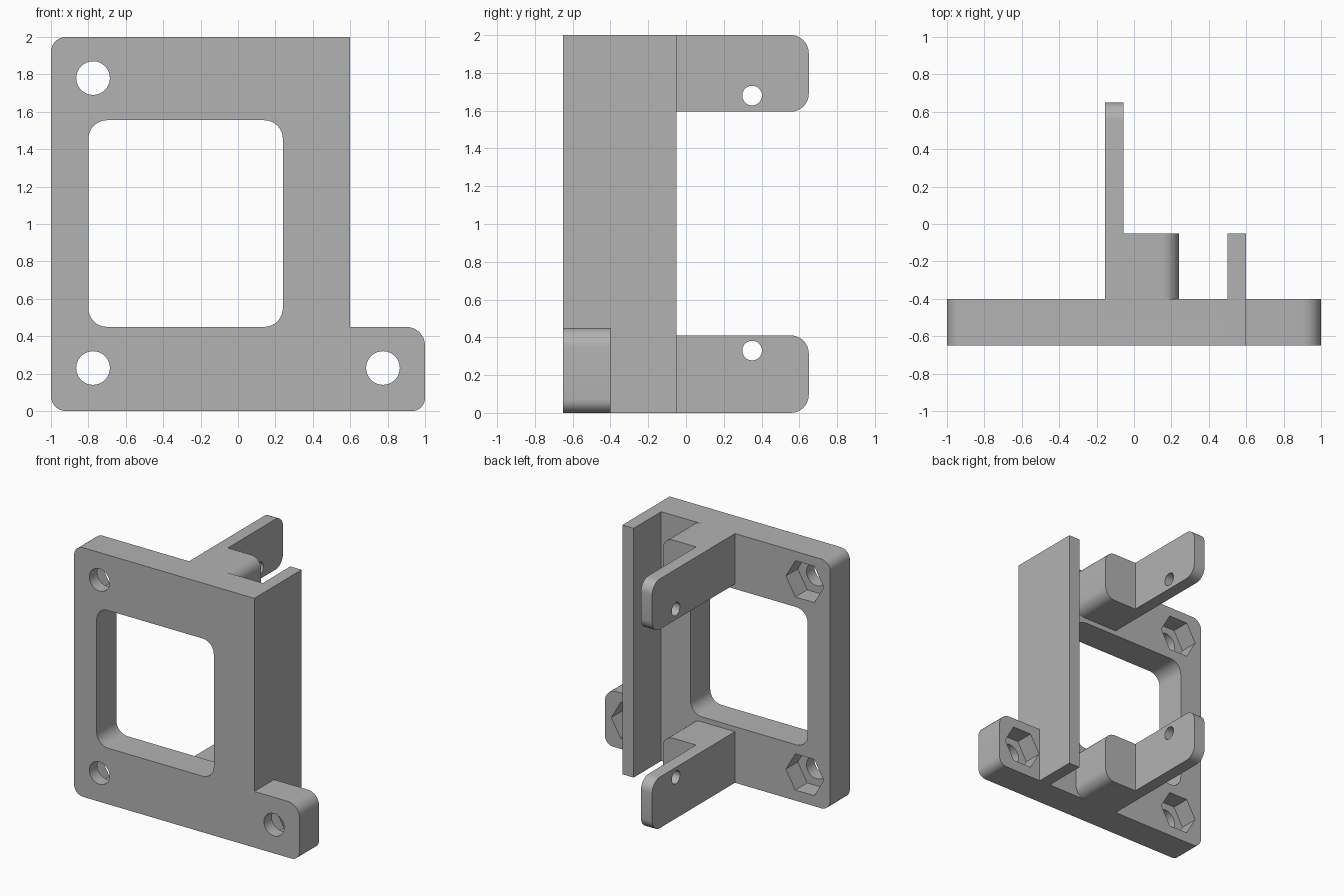
import bpy, bmesh, math
from mathutils import Vector

if "Cube" in bpy.data.objects:
    bpy.data.objects.remove(bpy.data.objects["Cube"], do_unlink=True)

grey = bpy.data.materials.new("plain grey")
grey.use_nodes = True
grey.diffuse_color = (0.45, 0.45, 0.45, 1)
grey.node_tree.nodes["Principled BSDF"].inputs["Base Color"].default_value = grey.diffuse_color


def rounded(corners, steps=8):
    """Outline from (u, v, radius) corners, each with a tangent arc."""
    outline = []
    for i, (u, v, r) in enumerate(corners):
        p = Vector((u, v))
        if r == 0:
            outline.append(p)
            continue
        a = (Vector(corners[i - 1][:2]) - p).normalized()
        b = (Vector(corners[(i + 1) % len(corners)][:2]) - p).normalized()
        centre = p + (a + b) * r
        for k in range(steps + 1):
            t = k / steps * math.pi / 2
            outline.append(centre - b * r * math.cos(t) - a * r * math.sin(t))
    return outline


def rect(u0, u1, v0, v1, r=(0, 0, 0, 0)):
    return rounded(list(zip((u0, u1, u1, u0), (v0, v0, v1, v1), r)))


def ngon(u, v, radius, sides):
    return [Vector((u + radius * math.cos(math.tau * k / sides),
                    v + radius * math.sin(math.tau * k / sides))) for k in range(sides)]


def prism(name, outline, start, end, axis="y"):
    """Extrude an xz outline along y, or a yz outline along x."""
    bm = bmesh.new()
    place = (lambda p: (p.x, start, p.y)) if axis == "y" else (lambda p: (start, p.x, p.y))
    step = (0, end - start, 0) if axis == "y" else (end - start, 0, 0)
    face = bm.faces.new([bm.verts.new(place(p)) for p in outline])
    top = bmesh.ops.extrude_face_region(bm, geom=[face])["geom"]
    bmesh.ops.translate(bm, vec=step, verts=[g for g in top if isinstance(g, bmesh.types.BMVert)])
    bmesh.ops.recalc_face_normals(bm, faces=bm.faces)
    mesh = bpy.data.meshes.new(name)
    bm.to_mesh(mesh)
    bm.free()
    mesh.materials.append(grey)
    obj = bpy.data.objects.new(name, mesh)
    bpy.context.collection.objects.link(obj)
    return obj


def combine(target, tool, operation):
    mod = target.modifiers.new(tool.name, "BOOLEAN")
    mod.object, mod.operation, mod.solver = tool, operation, "EXACT"
    bpy.context.view_layer.objects.active = target
    bpy.ops.object.modifier_apply(modifier=mod.name)
    bpy.data.objects.remove(tool, do_unlink=True)


FRONT, BACK, RIM, INSIDE = -0.65, -0.4, -0.05, -0.5

# Mounting plate with a foot on its left side
plate = prism("mounting_bracket", rounded([
    (-1, 0, 0.08), (1, 0, 0.07), (1, 0.45, 0.1),
    (0.6, 0.45, 0), (0.6, 2, 0), (-1, 2, 0.08)]), FRONT, BACK)

# Side wall
combine(plate, prism("side_wall", rect(0.5, 0.6, 0, 2), INSIDE, RIM), "UNION")

# Upper and lower arms, each with a supporting block
for name, low, high, hole in (("lower", 0, 0.41, 0.33), ("upper", 1.595, 2, 1.68)):
    arm = prism(name + "_arm", rect(INSIDE, 0.65, low, high, (0, 0.095, 0.095, 0)),
                -0.155, -0.055, "x")
    block = prism(name + "_block", rect(-0.1, 0.24, low, high, (0, 0.09, 0.09, 0)), INSIDE, RIM)
    pin = prism(name + "_pin_hole", ngon(0.35, hole, 0.052, 32), -0.3, 0.1, "x")
    combine(arm, block, "UNION")
    combine(arm, pin, "DIFFERENCE")
    combine(plate, arm, "UNION")

# Window opening
combine(plate, prism("window", rect(-0.8, 0.24, 0.45, 1.555, (0.1,) * 4), -0.8, -0.3), "DIFFERENCE")

# Screw holes with hexagonal nut pockets at the back
for x, z in ((-0.775, 1.78), (-0.775, 0.23), (0.775, 0.23)):
    combine(plate, prism("screw_hole", ngon(x, z, 0.09, 32), -0.8, -0.3), "DIFFERENCE")
    combine(plate, prism("nut_pocket", ngon(x, z, 0.168, 6), BACK - 0.15, -0.3), "DIFFERENCE")

# Smooth the round corners and keep the edges sharp
bpy.ops.object.select_all(action="DESELECT")
plate.select_set(True)
bpy.context.view_layer.objects.active = plate
bpy.ops.object.shade_smooth_by_angle(angle=math.radians(30))
